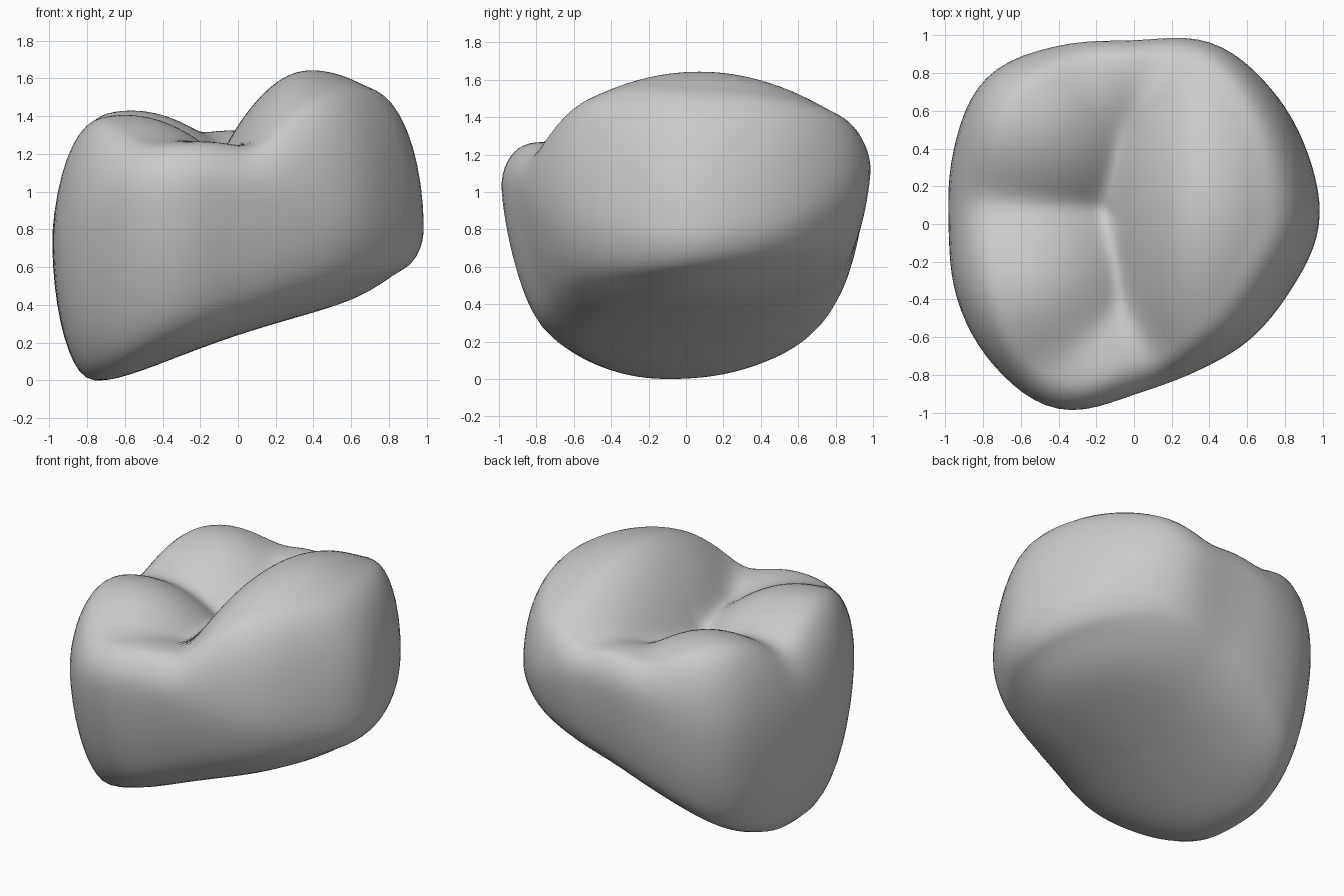
import bpy, bmesh
from math import sin, cos, pi, radians, exp, log

default = bpy.data.objects.get("Cube")
if default:
    bpy.data.objects.remove(default)

SEGMENTS = 96
# Outline radius every 22.5 degrees, starting at +x
OUTLINE = [.985, 1.0, 1.03, 1.06, .985, 1.04, 1.12, 1.045,
           .99, 1.025, 1.06, 1.065, .9, .845, .865, .9]
# Cusps: x, y, height, inward / outward steepness in x, steepness in y
CUSPS = [(.38, .08, 1.655, 2.0, 1.0, .42),    # tall main ridge
         (-.57, .57, 1.445, .8, .9, .95),     # back cusp
         (-.6, -.33, 1.42, .75, .9, .9),      # front cusp
         (-.2, -.75, 1.28, .35, .6, .9),      # front rim
         (-.05, .82, 1.34, 1.2, 1.2, 1.2)]    # back rim


def outline(angle):
    """Smooth periodic curve through the outline radii."""
    count = len(OUTLINE)
    place = angle / (2 * pi) * count
    i, t = int(place), place % 1
    a, b, c, d = (OUTLINE[(i + k) % count] for k in (-1, 0, 1, 2))
    return b + t / 2 * (c - a + t * (2*a - 5*b + 4*c - d + t * (3 * (b - c) + d - a)))


def chewing_height(x, y):
    """Blend the cusps so that grooves form where they meet."""
    sharpness, total = 35, 0
    for cx, cy, top, inner, outer, along in CUSPS:
        across = outer if x > cx else inner
        total += exp(sharpness * (top - across * (x - cx)**2 - along * (y - cy)**2))
    return log(total) / sharpness


def base_height(x, y):
    return .25 + .33 * x - .1 * x * x + .2 * (y + .2)**2


def column(angle):
    """Points from the base centre, up the wall and over to the top centre."""
    reach, c, s = outline(angle), cos(angle), sin(angle)
    toward = max(0, cos(angle - radians(320)))
    belly = .77 + .04 * c + .36 * s * s - .15 * toward * s * s
    foot = .82 + .05 * cos(angle - radians(50))
    rim = .76 + .11 * s * s - .1 * toward
    roundness = .5 + .4 * c * c
    points = []

    def add(r, height):
        x, y = r * reach * c, r * reach * s
        points.append((x, y, height(x, y) if callable(height) else height))

    for i in range(1, 13):                      # base, lifted towards its edge
        t = i / 12
        lift = (.09 + .03 * c) * t**6
        add(foot * t, lambda x, y: base_height(x, y) + lift)
    low = points[-1][2]
    for i in range(1, 11):                      # lower wall
        t = i / 10
        out = t + roundness * (sin(t * pi / 2) - t)
        up = t + roundness * (1 - cos(t * pi / 2) - t)
        add(foot + (1 - foot) * out, low + (belly - low) * up)
    high = chewing_height(rim * reach * c, rim * reach * s)
    for i in range(1, 11):                      # shoulder
        t = i / 10 * pi / 2
        add(rim + (1 - rim) * cos(t), belly + (high - belly) * sin(t))
    for i in range(23, 0, -1):                  # chewing surface
        add(rim * i / 24, chewing_height)
    return points


# Crown skin
bm = bmesh.new()
columns = [[bm.verts.new(p) for p in column(2 * pi * i / SEGMENTS)]
           for i in range(SEGMENTS)]
bottom = bm.verts.new((0, 0, base_height(0, 0)))
top = bm.verts.new((0, 0, chewing_height(0, 0)))
for i, left in enumerate(columns):
    right = columns[(i + 1) % SEGMENTS]
    bm.faces.new((bottom, right[0], left[0]))
    bm.faces.new((top, left[-1], right[-1]))
    for j in range(len(left) - 1):
        bm.faces.new((left[j], right[j], right[j + 1], left[j + 1]))
bmesh.ops.recalc_face_normals(bm, faces=bm.faces)

# Soften the foot and rim edges
for _ in range(5):
    bmesh.ops.smooth_vert(bm, verts=bm.verts, factor=.5,
                          use_axis_x=True, use_axis_y=True, use_axis_z=True)

# Stand on the ground, centred
for axis in range(3):
    values = [v.co[axis] for v in bm.verts]
    shift = min(values) if axis == 2 else (min(values) + max(values)) / 2
    for v in bm.verts:
        v.co[axis] -= shift

mesh = bpy.data.meshes.new("tooth_crown")
bm.to_mesh(mesh)
bm.free()
crown = bpy.data.objects.new("tooth_crown", mesh)
bpy.context.collection.objects.link(crown)

# Plain grey
grey = bpy.data.materials.new("plain grey")
grey.use_nodes = True
colour = (.6, .6, .6, 1)
grey.diffuse_color = colour
grey.node_tree.nodes["Principled BSDF"].inputs["Base Color"].default_value = colour
mesh.materials.append(grey)

bpy.context.view_layer.objects.active = crown
crown.select_set(True)
bpy.ops.object.shade_smooth_by_angle(angle=radians(40))
